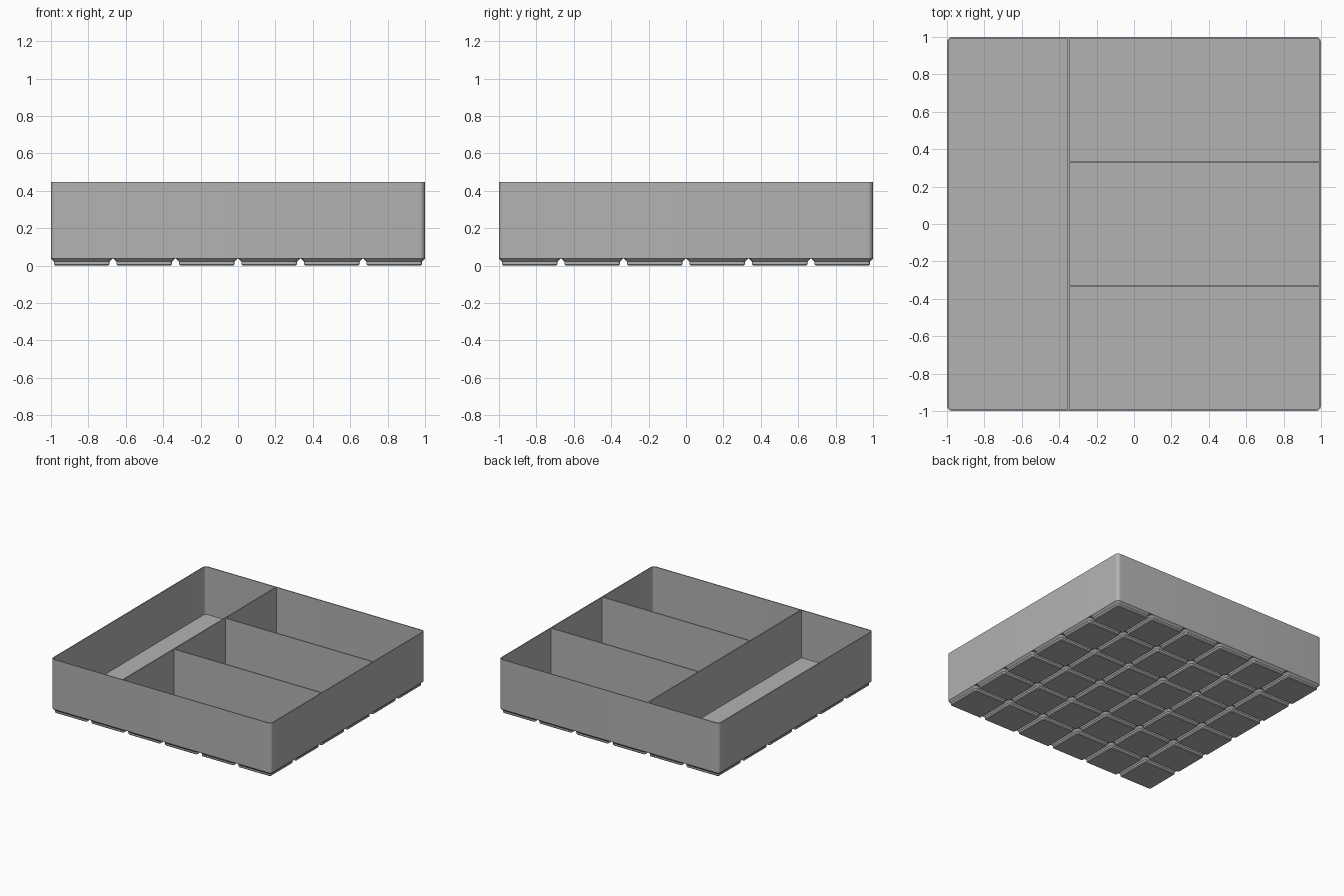
import bpy, bmesh, math

cube = bpy.data.objects.get("Cube")
if cube:
    bpy.data.objects.remove(cube)

MM = 2 / 251.5          # model units per millimetre
PITCH = 42 * MM         # spacing of the feet
CELLS = 6
HEIGHT = 0.447
BASE = 4.75 * MM        # underside of the tray body
FLOOR = 7 * MM
WALL = 0.95 * MM
RADIUS = 3.75 * MM
DIVIDER = 1.2 * MM

grey = bpy.data.materials.new("plain grey")
grey.use_nodes = True
COLOUR = (0.45, 0.45, 0.45, 1)
grey.diffuse_color = COLOUR
grey.node_tree.nodes["Principled BSDF"].inputs["Base Color"].default_value = COLOUR


def rounded_ring(bm, half, radius, z, cx=0, cy=0, steps=8):
    """Vertices of a rounded square, counter-clockwise."""
    ring = []
    for corner, (sx, sy) in enumerate(((1, 1), (-1, 1), (-1, -1), (1, -1))):
        for i in range(steps + 1):
            a = math.pi / 2 * (corner + i / steps)
            ring.append(bm.verts.new((cx + sx * (half - radius) + radius * math.cos(a),
                                      cy + sy * (half - radius) + radius * math.sin(a), z)))
    return ring


def loft(bm, profile, cx=0, cy=0):
    """Skin a list of (half width, corner radius, z) sections and cap both ends."""
    rings = [rounded_ring(bm, h, r, z, cx, cy) for h, r, z in profile]
    for low, high in zip(rings, rings[1:]):
        for i in range(len(low)):
            j = (i + 1) % len(low)
            bm.faces.new((low[i], low[j], high[j], high[i]))
    bm.faces.new(rings[0][::-1])
    bm.faces.new(rings[-1])


def finish(bm, name):
    mesh = bpy.data.meshes.new(name)
    bmesh.ops.recalc_face_normals(bm, faces=bm.faces)
    bm.to_mesh(mesh)
    bm.free()
    mesh.materials.append(grey)
    obj = bpy.data.objects.new(name, mesh)
    bpy.context.collection.objects.link(obj)
    bpy.ops.object.select_all(action="DESELECT")
    obj.select_set(True)
    bpy.context.view_layer.objects.active = obj
    bpy.ops.object.shade_smooth_by_angle(angle=math.radians(30))


def box(name, x0, x1, y0, y1, z0, z1):
    bm = bmesh.new()
    bmesh.ops.create_cube(bm, size=1)
    for v in bm.verts:
        v.co = (x1 if v.co.x > 0 else x0, y1 if v.co.y > 0 else y0, z1 if v.co.z > 0 else z0)
    finish(bm, name)


# Open tray: outside up, over the rim, down inside to the floor
bm = bmesh.new()
loft(bm, [(1, RADIUS, BASE), (1, RADIUS, HEIGHT),
          (1 - WALL, RADIUS - WALL, HEIGHT), (1 - WALL, RADIUS - WALL, FLOOR)])
finish(bm, "tray_body")

# Stepped feet, each with a chamfer, a straight band and a wide upper chamfer
foot = [(17.8, 0.8, 0), (18.6, 1.6, 0.8), (18.6, 1.6, 2.6), (20.75, 3.75, 4.75)]
foot = [tuple(v * MM for v in section) for section in foot]
bm = bmesh.new()
for row in range(CELLS):
    for column in range(CELLS):
        middle = (CELLS - 1) / 2
        loft(bm, foot, (column - middle) * PITCH, (row - middle) * PITCH)
finish(bm, "base_feet")

# Dividers: one long wall, two cross walls
LONG_X = -0.35
inner = 1 - WALL
box("long_divider", LONG_X - DIVIDER / 2, LONG_X + DIVIDER / 2, -inner, inner, FLOOR, HEIGHT)
for name, y in (("front_cross_divider", -1 / 3), ("back_cross_divider", 1 / 3)):
    box(name, LONG_X + DIVIDER / 2, inner, y - DIVIDER / 2, y + DIVIDER / 2, FLOOR, HEIGHT)
